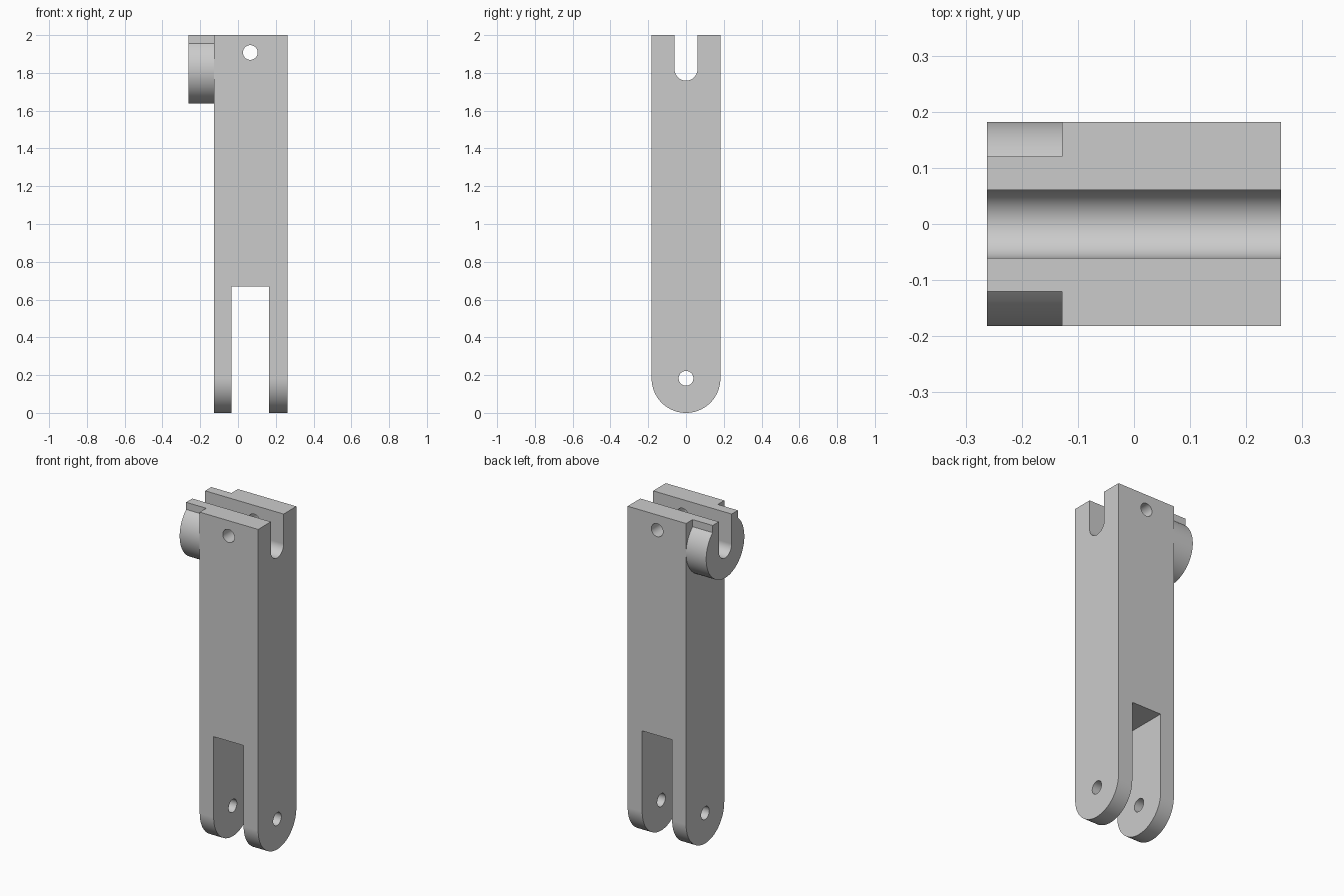
import bpy
import bmesh
from math import cos, sin, pi, radians

if "Cube" in bpy.data.objects:
    bpy.data.objects.remove(bpy.data.objects["Cube"])

grey = bpy.data.materials.new("plain grey")
grey.use_nodes = True
grey.diffuse_color = (0.6, 0.6, 0.6, 1)
grey.node_tree.nodes["Principled BSDF"].inputs["Base Color"].default_value = (0.6, 0.6, 0.6, 1)

WIDTH = 0.182                    # half depth of the arm and radius of its round ends
LEFT, RIGHT, END = -0.128, 0.262, -0.262
TOP, SLOT_Z = 2.0, 1.82


def arc(cx, cy, r, start, end, steps=48):
    """Points along a circular arc, angles in degrees."""
    angles = [radians(start + (end - start) * i / steps) for i in range(steps + 1)]
    return [(cx + r * cos(a), cy + r * sin(a)) for a in angles]


def circle(cx, cy, r):
    return arc(cx, cy, r, 0, 360)[:-1]


def extrude(name, outline, axis, low, high):
    """Solid from a closed outline: (y, z) points along x, or (x, z) points along y."""
    place = (lambda p, d: (d, p[0], p[1])) if axis == "x" else (lambda p, d: (p[0], d, p[1]))
    bm = bmesh.new()
    face = bm.faces.new([bm.verts.new(place(p, low)) for p in outline])
    moved = bmesh.ops.extrude_face_region(bm, geom=[face])["geom"]
    shift = place((0, 0), high - low)
    bmesh.ops.translate(bm, vec=shift, verts=[v for v in moved if isinstance(v, bmesh.types.BMVert)])
    bmesh.ops.recalc_face_normals(bm, faces=bm.faces)
    mesh = bpy.data.meshes.new(name)
    bm.to_mesh(mesh)
    bm.free()
    mesh.materials.append(grey)
    obj = bpy.data.objects.new(name, mesh)
    bpy.context.collection.objects.link(obj)
    return obj


def combine(target, tool, operation):
    """Apply a boolean and discard the tool."""
    mod = target.modifiers.new(tool.name, "BOOLEAN")
    mod.object, mod.operation, mod.solver = tool, operation, "EXACT"
    bpy.context.view_layer.objects.active = target
    bpy.ops.object.modifier_apply(modifier=mod.name)
    bpy.data.objects.remove(tool)


# Long arm with a rounded foot
arm = extrude("link_arm", [(WIDTH, TOP), (-WIDTH, TOP)] + arc(0, WIDTH, WIDTH, 180, 360),
              "x", LEFT, RIGHT)

# Round boss on the side, with a narrow neck reaching the top
neck = 0.12
rise = (WIDTH ** 2 - neck ** 2) ** 0.5
lean = 180 - 48.7
boss = extrude("side_boss", [(neck, TOP), (-neck, TOP), (-neck, SLOT_Z + rise)]
               + arc(0, SLOT_Z, WIDTH, lean + 1, 360 + 180 - lean - 1)
               + [(neck, SLOT_Z + rise)], "x", END, LEFT + 0.05)
combine(arm, boss, "UNION")

# Open slot through the top of arm and boss
slot = extrude("slot_cutter", [(0.061, TOP + 0.1), (-0.061, TOP + 0.1)]
               + arc(0, SLOT_Z, 0.061, 180, 360, 32), "x", -0.4, 0.4)
combine(arm, slot, "DIFFERENCE")

# Gap between the two fork legs
gap = extrude("fork_cutter", [(-0.035, -0.1), (0.165, -0.1), (0.165, 0.67), (-0.035, 0.67)],
              "y", -0.3, 0.3)
combine(arm, gap, "DIFFERENCE")

# Pin holes: through the legs, and front to back near the top
combine(arm, extrude("leg_pin_cutter", circle(0, 0.183, 0.039), "x", -0.4, 0.4), "DIFFERENCE")
combine(arm, extrude("top_pin_cutter", circle(0.065, 1.908, 0.039), "y", -0.3, 0.3), "DIFFERENCE")

# Smooth curves, crisp edges, flat faces kept flat
bpy.ops.object.select_all(action="DESELECT")
arm.select_set(True)
bpy.context.view_layer.objects.active = arm
bpy.ops.object.shade_smooth_by_angle(angle=radians(30))
weighted = arm.modifiers.new("flat_faces", "WEIGHTED_NORMAL")
weighted.keep_sharp = True
